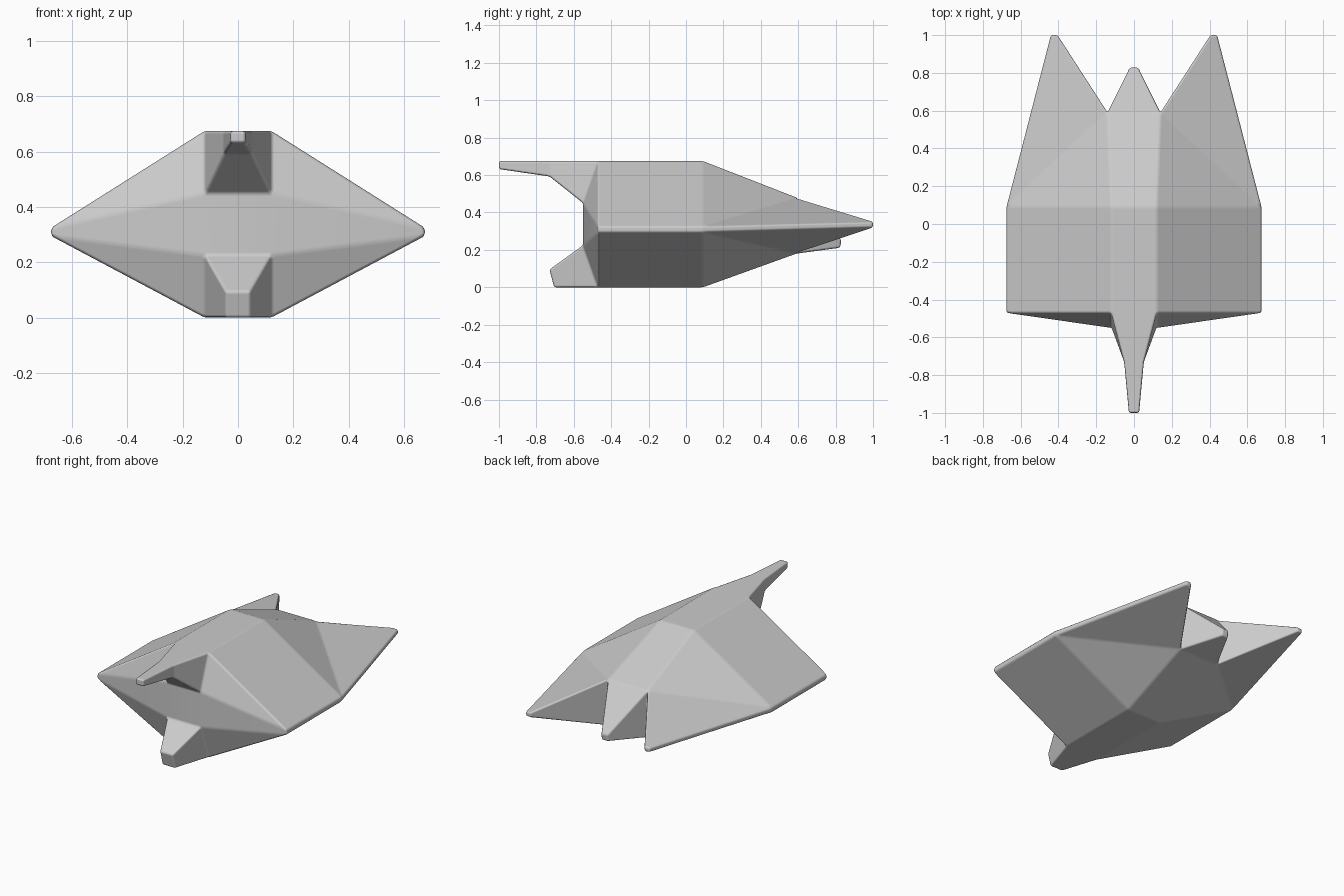
import bpy
import bmesh

cube = bpy.data.objects.get("Cube")
if cube:
    bpy.data.objects.remove(cube, do_unlink=True)

grey = bpy.data.materials.new("plain_grey")
grey.use_nodes = True
colour = (0.6, 0.6, 0.6, 1)
grey.diffuse_color = colour
grey.node_tree.nodes["Principled BSDF"].inputs["Base Color"].default_value = colour

# Centre strip, as a closed loop of (half width, y, z)
spine = {
    "roof_back": (0.12, 0.09, 0.675),
    "notch_top": (0.14, 0.59, 0.48),
    "tail_top": (0.022, 0.83, 0.255),
    "tail_low": (0.022, 0.825, 0.212),
    "notch_low": (0.14, 0.59, 0.18),
    "belly_back": (0.12, 0.09, 0.0),
    "belly_front": (0.12, -0.47, 0.0),
    "jaw_low": (0.045, -0.705, 0.0),
    "jaw_top": (0.045, -0.73, 0.095),
    "face_low": (0.12, -0.55, 0.225),
    "face_top": (0.12, -0.55, 0.45),
    "neck_low": (0.052, -0.73, 0.593),
    "horn_low": (0.027, -1.0, 0.632),
    "horn_top": (0.027, -1.0, 0.675),
    "neck_top": (0.052, -0.73, 0.675),
    "roof_front": (0.12, -0.47, 0.675),
}

# Blunt side edge and wing tip, upper and lower
flank = {
    "mid_back_up": (0.675, 0.09, 0.325),
    "mid_back_dn": (0.675, 0.09, 0.295),
    "mid_front_up": (0.675, -0.47, 0.325),
    "mid_front_dn": (0.675, -0.47, 0.295),
    "wing_out_up": (0.44, 1.0, 0.35),
    "wing_out_dn": (0.44, 1.0, 0.32),
    "wing_in_up": (0.405, 1.0, 0.35),
    "wing_in_dn": (0.405, 1.0, 0.32),
}

side_faces = [
    # hull flanks
    "roof_front roof_back mid_back_up mid_front_up",
    "belly_front belly_back mid_back_dn mid_front_dn",
    "mid_front_up mid_back_up mid_back_dn mid_front_dn",
    # rear slopes and wing
    "roof_back notch_top mid_back_up",
    "belly_back notch_low mid_back_dn",
    "notch_top wing_in_up wing_out_up mid_back_up",
    "notch_low wing_in_dn wing_out_dn mid_back_dn",
    "mid_back_up wing_out_up wing_out_dn mid_back_dn",
    "wing_in_up wing_out_up wing_out_dn wing_in_dn",
    "notch_top wing_in_up wing_in_dn notch_low",
    "notch_top tail_top tail_low notch_low",
    # front face, jaw and horn
    "face_top roof_front mid_front_up",
    "face_low belly_front mid_front_dn",
    "face_top mid_front_up mid_front_dn face_low",
    "belly_front jaw_low jaw_top face_low",
    "face_top neck_low neck_top roof_front",
    "neck_low horn_low horn_top neck_top",
]

bm = bmesh.new()
sides = []
for sign in (1, -1):
    points = {**spine, **flank}
    sides.append({n: bm.verts.new((sign * x, y, z)) for n, (x, y, z) in points.items()})
left, right = sides

names = list(spine)
for a, b in zip(names, names[1:] + names[:1]):
    bm.faces.new((left[a], left[b], right[b], right[a]))
for side in sides:
    for face in side_faces:
        bm.faces.new([side[n] for n in face.split()])
bmesh.ops.recalc_face_normals(bm, faces=bm.faces)
for f in bm.faces:
    f.smooth = True

mesh = bpy.data.meshes.new("winged_hull")
bm.to_mesh(mesh)
bm.free()
mesh.materials.append(grey)
hull = bpy.data.objects.new("winged_hull", mesh)
bpy.context.collection.objects.link(hull)

# Softened edges with flat panels
bevel = hull.modifiers.new("soft_edges", "BEVEL")
bevel.width = 0.011
bevel.segments = 2
bevel.limit_method = "ANGLE"
bevel.angle_limit = 0.17
bevel.use_clamp_overlap = False
bevel.harden_normals = True
